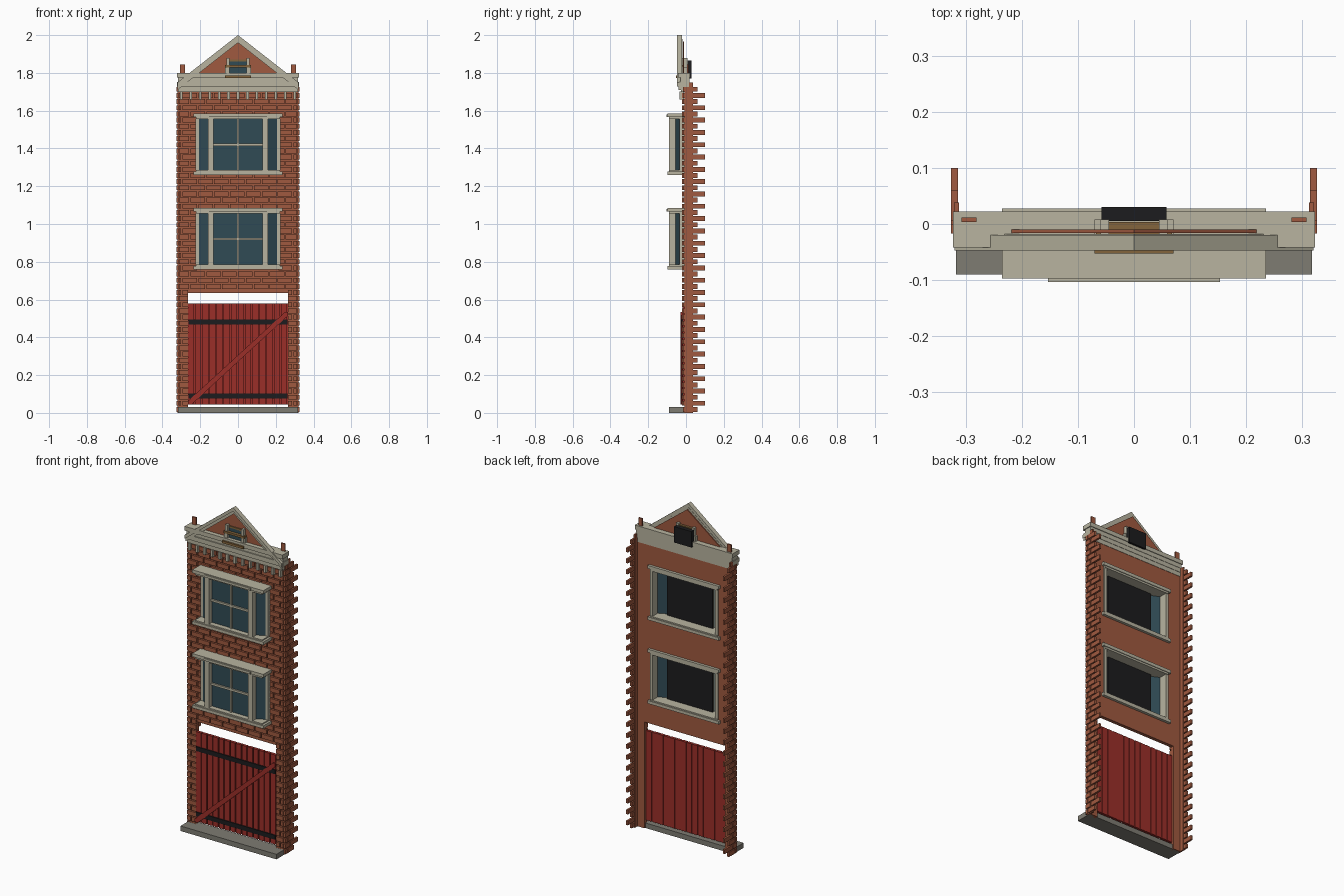
import bpy, bmesh
from mathutils import Vector, Matrix

cube = bpy.data.objects.get("Cube")
if cube:
    bpy.data.objects.remove(cube)


def material(name, rgb):
    m = bpy.data.materials.new(name)
    m.use_nodes = True
    m.diffuse_color = (*rgb, 1)
    m.node_tree.nodes["Principled BSDF"].inputs["Base Color"].default_value = (*rgb, 1)
    return m


BRICK = material("brick red", (0.35, 0.10, 0.05))
STONE = material("pale stone", (0.48, 0.455, 0.35))
STEP = material("grey stone", (0.21, 0.20, 0.17))
DOOR = material("door red", (0.33, 0.028, 0.022))
IRON = material("black", (0.012, 0.012, 0.013))
GLASS = material("blue glass", (0.03, 0.07, 0.09))
WOOD = material("brown wood", (0.23, 0.13, 0.045))


def finish(name, bm, mat):
    bmesh.ops.recalc_face_normals(bm, faces=bm.faces)
    me = bpy.data.meshes.new(name)
    bm.to_mesh(me)
    bm.free()
    me.materials.append(mat)
    ob = bpy.data.objects.new(name, me)
    bpy.context.collection.objects.link(ob)
    return ob


def boxes(name, mat, items):
    """One object from boxes given as (x0, x1, y0, y1, z0, z1)."""
    bm = bmesh.new()
    for x0, x1, y0, y1, z0, z1 in items:
        mid = Vector((x0 + x1, y0 + y1, z0 + z1)) / 2
        size = Matrix.Diagonal((x1 - x0, y1 - y0, z1 - z0, 1))
        bmesh.ops.create_cube(bm, size=1, matrix=Matrix.Translation(mid) @ size)
    return finish(name, bm, mat)


def prism(name, mat, outline, lo, hi, axis="y"):
    """Extrude an (x, z) outline along y, or an (x, y) outline along z."""
    bm = bmesh.new()
    place = (lambda a, b, t: (a, t, b)) if axis == "y" else (lambda a, b, t: (a, b, t))
    f = bm.faces.new([bm.verts.new(place(a, b, lo)) for a, b in outline])
    moved = bmesh.ops.extrude_face_region(bm, geom=[f])["geom"]
    shift = Vector(place(0, 0, hi - lo))
    bmesh.ops.translate(bm, vec=shift, verts=[v for v in moved if isinstance(v, bmesh.types.BMVert)])
    return finish(name, bm, mat)


def both(items):
    """Add the left-right mirror of each box."""
    return items + [(-x1, -x0, *rest) for x0, x1, *rest in items]


# Wall: openings as (half width, bottom, top)
WALL_TOP, HALF = 1.75, 0.313
FLOORS = (0.76, 1.26)
openings = [(0.265, 0, 0.635)] + [(0.215, z + 0.01, z + 0.31) for z in FLOORS]
plate, level = [], 0
for w, z0, z1 in openings:
    if z0 > level:
        plate.append((-HALF, HALF, -0.008, 0.012, level, z0))
    plate += both([(w, HALF, -0.008, 0.012, z0, z1)])
    level = z1
plate.append((-HALF, HALF, -0.008, 0.012, level, WALL_TOP))
boxes("wall", BRICK, plate)

# Front bricks in running bond, cut off at the openings
COURSE, LENGTH, GAP = 0.0326, 0.084, 0.007
bricks, quoins = [], []
for k in range(53):
    z = 0.018 + k * COURSE
    z0, z1 = z - 0.0128, z + 0.0128
    spans = [(-HALF, HALF)]
    for w, o0, o1 in openings:
        if z1 > o0 and z0 < o1:
            spans = [(-HALF, -w), (w, HALF)]
    for a, b in spans:
        x = -0.42 + (k % 2) * LENGTH / 2
        while x < HALF:
            l, r = max(a, x), min(b, x + LENGTH - GAP)
            if r - l > 0.008:
                bricks.append((l, r, -0.02, -0.007, z0, z1))
            x += LENGTH
    # Toothed side returns
    ends = (-0.017, 0.028, 0.105) if k % 2 else (-0.017, 0.005, 0.066)
    for y0, y1 in zip(ends, ends[1:]):
        quoins.append((0.314, 0.326, y0, y1 - 0.005, z0, z1))
boxes("front_bricks", BRICK, bricks)
boxes("side_bricks", BRICK, both(quoins))
boxes("side_returns", BRICK, both([(0.312, 0.321, -0.008, 0.038, 0, WALL_TOP)]))

# Doorstep
boxes("doorstep", STEP, [(-0.317, 0.317, -0.09, 0.006, 0, 0.03)])

# Plank door with iron straps and a diagonal brace
N = 14
pw = 0.53 / N
boxes("door_planks", DOOR,
      [(-0.265 + i * pw, -0.265 + (i + 1) * pw - 0.006, -0.018, 0, 0.045, 0.58) for i in range(N)])
boxes("door_backing", DOOR, [(-0.265, 0.265, -0.008, -0.003, 0.045, 0.58)])
boxes("door_straps", IRON, [(-0.262, 0.262, -0.024, -0.016, z, z + 0.026) for z in (0.077, 0.468)])
prism("door_brace", DOOR,
      [(-0.265, 0.045), (-0.245, 0.045), (0.265, 0.515), (0.265, 0.535), (0.25, 0.535), (-0.265, 0.063)],
      -0.03, -0.018)

# Bay windows
for z, floor in zip(FLOORS, ("lower", "upper")):
    lo, hi = z + 0.025, z + 0.295
    mid = (lo + hi) / 2
    boxes(floor + "_window_sill", STONE, [(-0.235, 0.235, -0.097, 0.028, z, z + 0.018),
                                          (-0.222, 0.222, -0.09, 0.024, z + 0.018, lo)])
    boxes(floor + "_window_lintel", STONE, [(-0.235, 0.235, -0.097, 0.028, z + 0.306, z + 0.325),
                                            (-0.153, 0.153, -0.103, -0.05, z + 0.306, z + 0.32),
                                            (-0.222, 0.222, -0.09, 0.024, hi, z + 0.306)])
    boxes(floor + "_window_posts", STONE, both([(0.13, 0.16, -0.09, -0.055, lo, hi),
                                                (0.207, 0.224, -0.035, 0.02, lo, hi)]))
    boxes(floor + "_window_glass", GLASS, [(-0.132, 0.132, -0.06, -0.054, lo, hi)])
    boxes(floor + "_window_bars", STONE, [(-0.005, 0.005, -0.07, -0.058, lo, hi),
                                          (-0.13, 0.13, -0.07, -0.058, mid - 0.006, mid + 0.006)])
    boxes(floor + "_window_blind", IRON, [(-0.15, 0.15, -0.045, -0.037, lo, hi)])
    for s, side in ((1, "left"), (-1, "right")):
        prism(f"{floor}_window_{side}_glass", GLASS,
              [(s * 0.152, -0.06), (s * 0.21, -0.033), (s * 0.21, -0.027), (s * 0.152, -0.054)],
              lo, hi, "z")

# Cornice with brackets
boxes("cornice", STONE, [(-0.323, 0.323, -0.042, 0.022, 1.775, 1.80),
                         (-0.318, 0.318, -0.03, 0.018, 1.75, 1.775),
                         (-0.322, 0.322, -0.036, 0.016, 1.725, 1.752),
                         (-0.318, 0.318, -0.027, 0.014, 1.70, 1.725)])
boxes("cornice_brackets", STONE,
      [(x - 0.007, x + 0.007, -0.035, -0.01, 1.66, 1.702) for x in [-0.3 + i * 0.05 for i in range(13)]])
boxes("corner_finials", BRICK, both([(0.281, 0.307, 0.004, 0.012, 1.795, 1.845)]))

# Gable with raking copings
prism("gable_wall", BRICK, [(-0.238, 1.785), (0.238, 1.785), (0, 1.967)], -0.016, -0.01)
for s, side in ((1, "left"), (-1, "right")):
    for part, top, drop, y0, y1 in (("coping", 2.0, 0.022, -0.047, -0.02),
                                    ("moulding", 1.98, 0.02, -0.04, -0.018)):
        prism(f"{side}_gable_{part}", STONE,
              [(0, top), (s * 0.32, top - 0.25), (s * 0.32, top - 0.25 - drop), (0, top - drop)], y0, y1)

# Attic window
boxes("attic_box", IRON, [(-0.058, 0.058, 0.005, 0.03, 1.77, 1.865)])
boxes("attic_posts", STONE, both([(0.047, 0.07, -0.03, 0.008, 1.79, 1.83),
                                  (0.045, 0.06, -0.035, 0.008, 1.785, 1.878)]))
boxes("attic_glass", GLASS, [(-0.046, 0.046, -0.022, -0.017, 1.79, 1.86)])
boxes("attic_rails", WOOD, [(-0.07, 0.07, -0.053, -0.01, 1.772, 1.786),
                            (-0.068, 0.068, -0.04, -0.01, 1.828, 1.841),
                            (-0.045, 0.045, -0.022, 0.004, 1.858, 1.87)])
